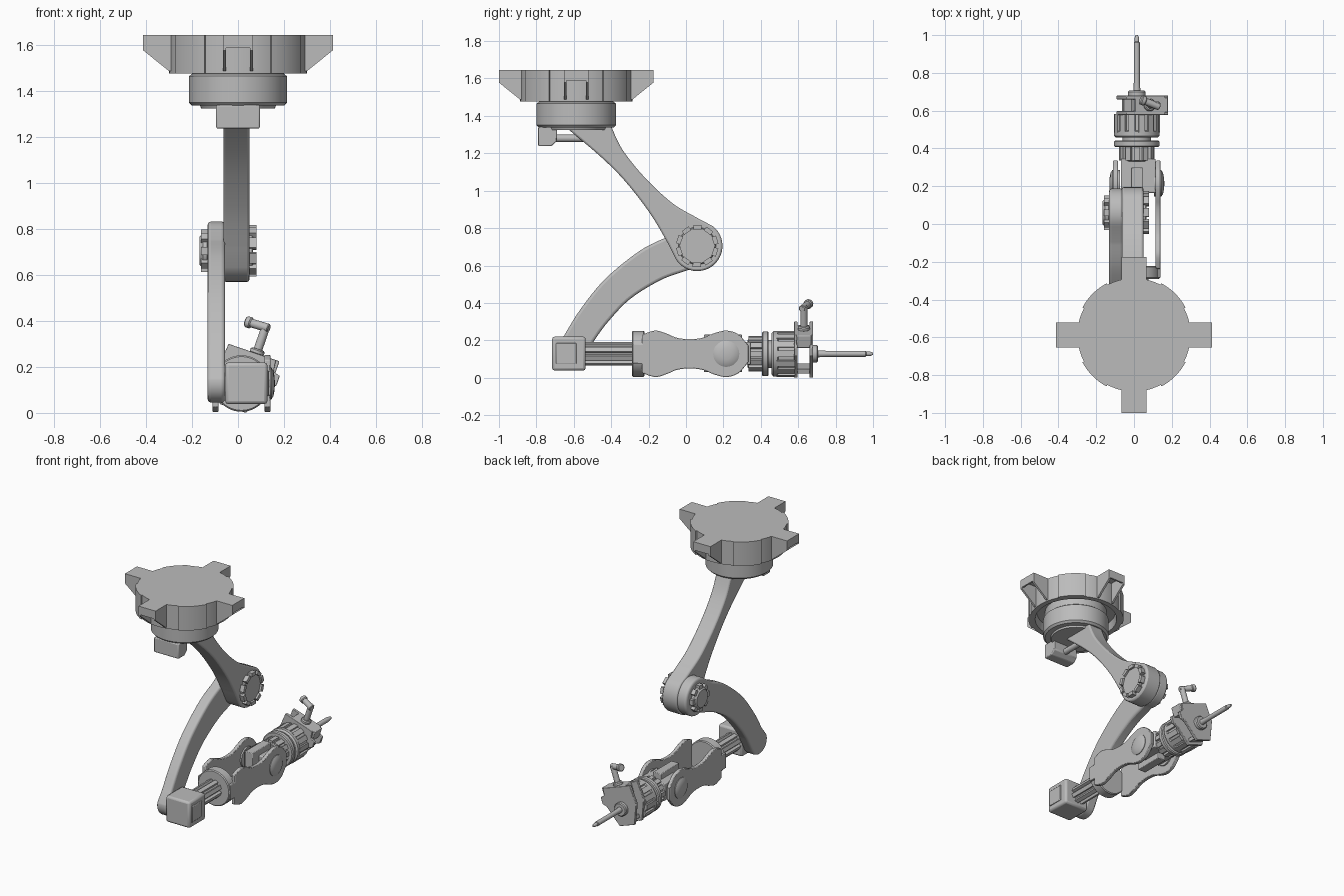
import bpy, bmesh
from math import sin, cos, pi, radians
from mathutils import Vector, Matrix

if "Cube" in bpy.data.objects:
    bpy.data.objects.remove(bpy.data.objects["Cube"])

grey = bpy.data.materials.new("plain_grey")
grey.use_nodes = True
COLOUR = (0.5, 0.5, 0.5, 1)
grey.diffuse_color = COLOUR
grey.node_tree.nodes["Principled BSDF"].inputs["Base Color"].default_value = COLOUR

AX, AZ = 0.015, 0.128        # tool axis, running along y
BY = -0.587                  # mount centre
ELBOW = (0.06, 0.705)        # elbow centre in y, z
WRIST = (0.215, AZ)


def place(axis, a, u, v):
    return {"x": (a, u, v), "y": (u, a, v), "z": (u, v, a)}[axis]


def finish(name, bm, bevel=0, segs=2):
    bmesh.ops.recalc_face_normals(bm, faces=bm.faces)
    me = bpy.data.meshes.new(name)
    bm.to_mesh(me)
    bm.free()
    me.materials.append(grey)
    ob = bpy.data.objects.new(name, me)
    bpy.context.collection.objects.link(ob)
    if bevel:
        mod = ob.modifiers.new("soft_edges", "BEVEL")
        mod.width, mod.segments, mod.limit_method = bevel, segs, "ANGLE"
        mod.angle_limit = radians(40)
    bpy.ops.object.select_all(action="DESELECT")
    ob.select_set(True)
    bpy.context.view_layer.objects.active = ob
    bpy.ops.object.shade_smooth_by_angle(angle=radians(32))
    return ob


def add_prism(bm, pts, a0, a1, axis):
    lo, hi = ([bm.verts.new(place(axis, a, u, v)) for u, v in pts] for a in (a0, a1))
    bm.faces.new(lo)
    bm.faces.new(hi[::-1])
    for i in range(len(pts)):
        j = (i + 1) % len(pts)
        bm.faces.new((lo[i], lo[j], hi[j], hi[i]))


def prism(name, pts, a0, a1, axis, bevel=0, segs=2):
    bm = bmesh.new()
    add_prism(bm, pts, a0, a1, axis)
    return finish(name, bm, bevel, segs)


def rect(u0, u1, v0, v1):
    return [(u0, v0), (u1, v0), (u1, v1), (u0, v1)]


def box(name, x, y, z, bevel=0):
    return prism(name, rect(*x, *y), *z, "z", bevel)


def lathe(name, profile, axis, centre, n=48):
    """Spin (radius, position) pairs round an axis."""
    bm = bmesh.new()
    rings = []
    for r, a in profile:
        k = n if r > 0 else 1
        rings.append([bm.verts.new(place(axis, a, centre[0] + r * cos(2 * pi * i / n),
                                         centre[1] + r * sin(2 * pi * i / n))) for i in range(k)])
    for p, q in zip(rings, rings[1:]):
        for i in range(n):
            quad = [p[i % len(p)], p[(i + 1) % len(p)], q[(i + 1) % len(q)], q[i % len(q)]]
            bm.faces.new(list(dict.fromkeys(quad)))
    return finish(name, bm)


def disc(name, r, a0, a1, axis, centre, c=0.006, n=48):
    return lathe(name, [(0, a0), (r - c, a0), (r, a0 + c), (r, a1 - c), (r - c, a1), (0, a1)],
                 axis, centre, n)


def ribs(name, r0, r1, width, n, a0, a1, axis, centre, turn=0):
    """A ring of bars round an axis."""
    bm = bmesh.new()
    for i in range(n):
        t = turn + 2 * pi * i / n
        add_prism(bm, [(centre[0] + r * cos(t) - w * sin(t), centre[1] + r * sin(t) + w * cos(t))
                       for r, w in rect(r0, r1, -width / 2, width / 2)], a0, a1, axis)
    return finish(name, bm)


def spline(pts, steps=6):
    p = [Vector(q) for q in (pts[0], *pts, pts[-1])]
    out = []
    for a, b, c, d in zip(p, p[1:], p[2:], p[3:]):
        for s in range(steps):
            t = s / steps
            out.append(tuple(0.5 * (2 * b + (c - a) * t + (2 * a - 5 * b + 4 * c - d) * t ** 2
                                    + (3 * b - a - 3 * c + d) * t ** 3)))
    return out + [tuple(pts[-1])]


def arc(centre, r, d0, d1, n=24):
    return [(centre[0] + r * cos(radians(d0 + (d1 - d0) * i / n)),
             centre[1] + r * sin(radians(d0 + (d1 - d0) * i / n))) for i in range(n + 1)]


def rod(name, p, q, r, n=16):
    ob = disc(name, r, 0, (Vector(q) - Vector(p)).length, "z", (0, 0), r * 0.2, n)
    ob.matrix_world = Matrix.Translation(p) @ (Vector(q) - Vector(p)).to_track_quat("Z", "Y").to_matrix().to_4x4()
    return ob


# Ceiling mount: hollow-bottomed drum, raised pads and four open brackets
lathe("mount_drum", [(0, 1.645), (0.3, 1.645), (0.3, 1.478), (0.265, 1.478), (0.255, 1.53), (0, 1.53)],
      "z", (0, BY), 64)
for k in range(4):
    mid = 45 + 90 * k
    prism(f"mount_pad_{k}", arc((0, BY), 0.309, mid - 17, mid + 17, 8) + arc((0, BY), 0.28, mid + 17, mid - 17, 8),
          1.478, 1.645, "z")
    bm = bmesh.new()
    side = [(0.27, 1.645), (0.413, 1.645), (0.413, 1.578), (0.3, 1.487), (0.27, 1.487)]
    for x in (-0.066, 0.052):
        add_prism(bm, side, x, x + 0.014, "x")
    add_prism(bm, rect(0.27, 0.413, 1.633, 1.645), -0.06, 0.06, "x")
    add_prism(bm, rect(0.401, 0.413, 1.588, 1.645), -0.06, 0.06, "x")
    bmesh.ops.rotate(bm, verts=bm.verts, matrix=Matrix.Rotation(k * pi / 2, 3, "Z"))
    bmesh.ops.translate(bm, verts=bm.verts, vec=(0, BY, 0))
    finish(f"mount_bracket_{k}", bm)
lathe("turntable", [(0, 1.54), (0.2, 1.54), (0.2, 1.475), (0.213, 1.465), (0.213, 1.35), (0.2, 1.337),
                    (0.165, 1.337), (0.16, 1.325), (0, 1.325)], "z", (0, BY), 64)

# Motor hanging under the turntable
prism("shoulder_motor", [(-0.79, 1.238), (-0.72, 1.238), (-0.69, 1.265), (-0.69, 1.34), (-0.79, 1.34)],
      -0.095, 0.095, "x", 0.006)
rod("shoulder_shaft", (0, -0.7, 1.28), (0, -0.52, 1.28), 0.02)

# Upper arm with a rounded elbow end
upper = (spline([(-0.40, 1.345), (-0.34, 1.22), (-0.22, 1.07), (-0.075, 0.935), (0.05, 0.86), (0.145, 0.81)])
         + arc(ELBOW, 0.135, 42, -148)
         + spline([(-0.095, 0.715), (-0.19, 0.875), (-0.325, 1.05), (-0.46, 1.185), (-0.65, 1.345)]))
prism("upper_arm", upper, -0.064, 0.05, "x", 0.012)

# Lower arm
lower = (arc(ELBOW, 0.128, -105, 125)
         + spline([(-0.095, 0.755), (-0.245, 0.68), (-0.43, 0.53), (-0.565, 0.365), (-0.655, 0.22)])
         + arc((-0.625, 0.13), 0.085, 165, 330)
         + spline([(-0.49, 0.2), (-0.42, 0.295), (-0.3, 0.42), (-0.14, 0.52), (-0.02, 0.565)]))
prism("lower_arm", lower, -0.132, -0.056, "x", 0.015, 3)

# Elbow caps with tabs around the rim
disc("elbow_cap_left", 0.1, 0.045, 0.066, "x", ELBOW)
ribs("elbow_tabs_left", 0.088, 0.112, 0.045, 10, 0.045, 0.08, "x", ELBOW, 0.3)
disc("elbow_cap_right", 0.075, -0.168, -0.12, "x", ELBOW, 0.015)
ribs("elbow_tabs_right", 0.055, 0.092, 0.035, 8, -0.16, -0.12, "x", ELBOW)

# Forearm gearbox and its end panel
box("gearbox", (-0.056, 0.128), (-0.716, -0.536), (0.038, 0.22), 0.014)
box("gearbox_panel", (0.12, 0.134), (-0.695, -0.585), (0.075, 0.185), 0.004)

# Ribbed forearm shaft and flange
C = (AX, AZ)
disc("forearm_shaft", 0.046, -0.56, -0.27, "y", C)
ribs("forearm_rails", 0.035, 0.062, 0.026, 8, -0.56, -0.27, "y", C, pi / 8)
disc("fork_flange", 0.123, -0.29, -0.222, "y", C)

# Fork side plates and pivot caps
half = [(-0.285, 0.18), (-0.235, 0.18)] + spline(
    [(-0.235, 0.23), (-0.165, 0.252), (-0.10, 0.235), (-0.05, 0.214), (0.02, 0.206), (0.09, 0.214),
     (0.15, 0.238), (0.215, 0.252), (0.28, 0.232), (0.335, 0.17)], 5)
plate = half + [(y, 2 * AZ - z) for y, z in reversed(half)]
for name, s in (("left", 1), ("right", -1)):
    a, b = sorted((AX + s * 0.1, AX + s * 0.126))
    prism(f"fork_plate_{name}", plate, a, b, "x", 0.004)
    lathe(f"pivot_cap_{name}", [(r, AX + s * h) for r, h in
                                ((0, 0.09), (0.07, 0.09), (0.07, 0.13), (0.055, 0.139), (0.03, 0.144), (0, 0.146))],
          "x", WRIST, 32)

# Wrist block held in the fork
box("wrist_block", (AX - 0.085, AX + 0.1), (0.165, 0.345), (0.07, 0.19), 0.006)
box("wrist_fin", (AX - 0.03, AX + 0.03), (0.095, 0.3), (0.03, 0.23), 0.004)

# Wrist rotary stages
disc("wrist_neck", 0.08, 0.33, 0.42, "y", C)
ribs("wrist_neck_ribs", 0.06, 0.094, 0.03, 12, 0.335, 0.41, "y", C)
disc("wrist_ring", 0.12, 0.407, 0.442, "y", C)
disc("wrist_spindle", 0.075, 0.43, 0.47, "y", C)
lathe("wrist_drum", [(0, 0.457), (0.11, 0.457), (0.121, 0.467), (0.121, 0.49), (0.112, 0.495),
                     (0.112, 0.58), (0, 0.58)], "y", C)
ribs("wrist_drum_ribs", 0.09, 0.122, 0.034, 14, 0.485, 0.582, "y", C)

# Tool holder, rolled about the tool axis
ROLL = Matrix.Translation((AX, 0, AZ)) @ Matrix.Rotation(radians(19), 4, "Y")
outline = [(-0.109, 0.145), (0.109, 0.145), (0.115, 0.095), (0.147, 0.085), (0.147, 0.04), (0.12, 0.02),
           (0.06, -0.115), (-0.06, -0.115), (-0.12, 0.02)]
holder = [prism("holder_back_plate", outline, 0.578, 0.597, "y", 0.003),
          prism("holder_front_plate", outline, 0.66, 0.68, "y", 0.003),
          prism("holder_top_block", rect(-0.06, 0.125, 0.075, 0.145), 0.59, 0.67, "y", 0.004),
          prism("holder_lower_bar", rect(-0.05, 0.05, -0.095, -0.07), 0.59, 0.67, "y", 0.003),
          disc("lever_collar", 0.032, 0.14, 0.165, "z", (0.02, 0.63)),
          disc("lever_stem", 0.019, 0.16, 0.28, "z", (0.02, 0.63), 0.004, 16)]
for ob in holder:
    ob.matrix_world = ROLL
rod("lever_handle", (0.045, 0.655, 0.395), (0.135, 0.62, 0.368), 0.019)
rod("lever_knob", (0.035, 0.659, 0.398), (0.06, 0.649, 0.39), 0.025)

# Tool probe: collar, rod and pointed tip
lathe("probe", [(0, 0.67), (0.046, 0.67), (0.046, 0.7), (0.04, 0.706), (0.019, 0.706), (0.016, 0.75),
                (0.016, 0.96), (0.012, 0.965), (0.012, 0.985), (0.006, 1.0), (0, 1.0)], "y", C, 24)
